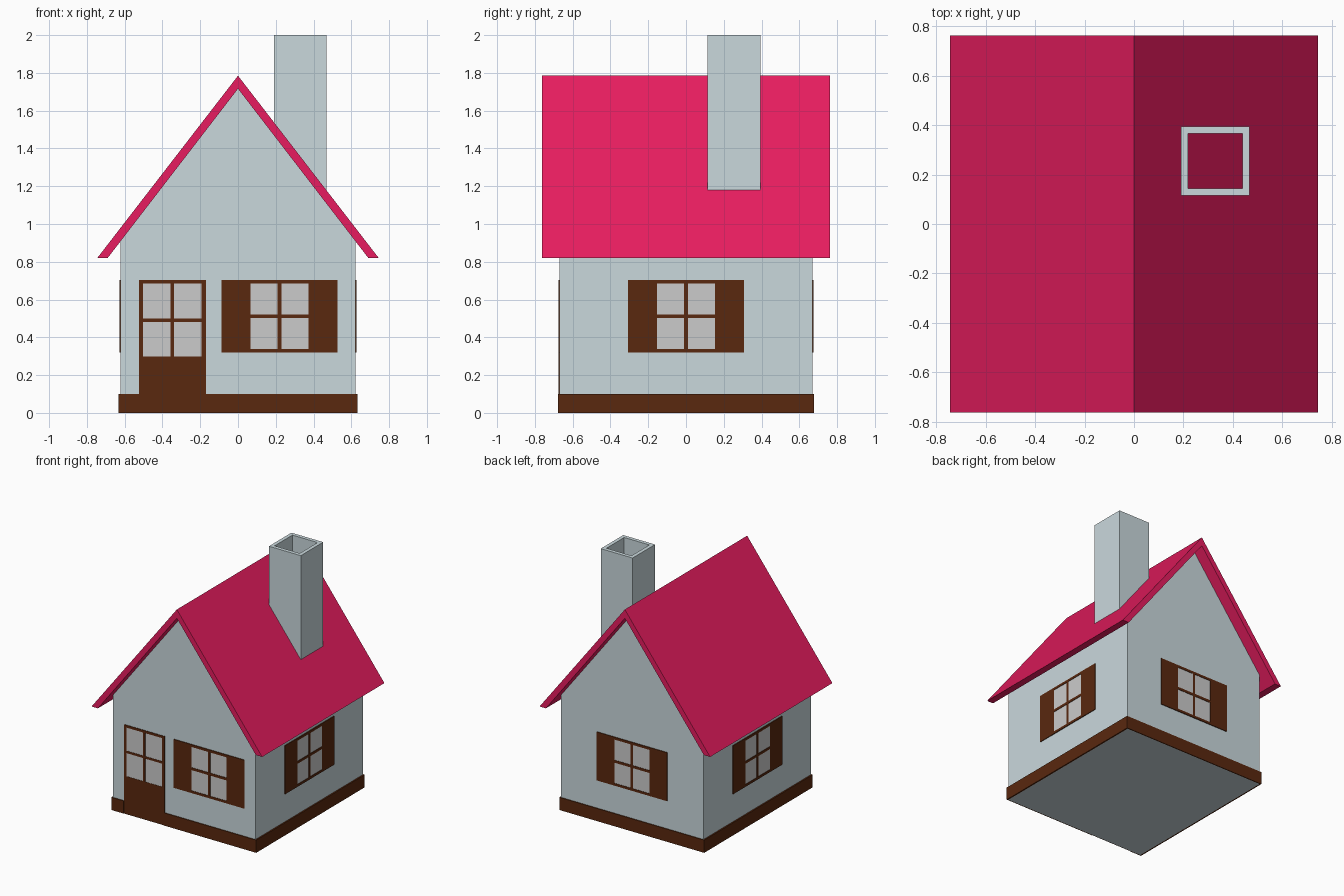
import bpy, bmesh
from math import pi
from mathutils import Matrix

if "Cube" in bpy.data.objects:
    bpy.data.objects.remove(bpy.data.objects["Cube"])

WX, WY = 0.622, 0.67          # wall half sizes
APEX, SLOPE = 1.785, 1.295    # outer roof ridge and pitch


def material(name, rgb):
    m = bpy.data.materials.new(name)
    m.diffuse_color = (*rgb, 1)
    m.use_nodes = True
    m.node_tree.nodes["Principled BSDF"].inputs["Base Color"].default_value = m.diffuse_color
    return m


WALL = material("wall_paint", (0.59, 0.69, 0.72))
ROOF = material("roof_red", (0.80, 0.012, 0.115))
WOOD = material("brown_wood", (0.10, 0.021, 0.0045))


def finish(name, bm, mat=None):
    bmesh.ops.recalc_face_normals(bm, faces=bm.faces)
    me = bpy.data.meshes.new(name)
    bm.to_mesh(me)
    bm.free()
    ob = bpy.data.objects.new(name, me)
    bpy.context.collection.objects.link(ob)
    if mat:
        me.materials.append(mat)
    return ob


def boxes(name, spans, mat=None, matrix=Matrix()):
    """One object made of boxes given as (x0, x1, y0, y1, z0, z1)."""
    bm = bmesh.new()
    for x0, x1, y0, y1, z0, z1 in spans:
        m = (matrix @ Matrix.Translation(((x0 + x1) / 2, (y0 + y1) / 2, (z0 + z1) / 2))
             @ Matrix.Diagonal((x1 - x0, y1 - y0, z1 - z0, 1)))
        bmesh.ops.create_cube(bm, size=1, matrix=m)
    return finish(name, bm, mat)


def extrude_y(name, profile, half, mat):
    """Extrude an x-z profile from -half to +half along y."""
    bm = bmesh.new()
    face = bm.faces.new([bm.verts.new((x, -half, z)) for x, z in profile])
    new = bmesh.ops.extrude_face_region(bm, geom=[face])["geom"]
    bmesh.ops.translate(bm, vec=(0, 2 * half, 0),
                        verts=[v for v in new if isinstance(v, bmesh.types.BMVert)])
    return finish(name, bm, mat)


# Walls and roof
eave = 1.716 - WX * SLOPE
extrude_y("walls", [(-WX, 0), (WX, 0), (WX, eave), (0, 1.716), (-WX, eave)], WY, WALL)
extrude_y("roof", [(-0.745, 0.82), (-0.69, 0.82), (0, 1.716), (0.69, 0.82),
                   (0.745, 0.82), (0, APEX)], 0.763, ROOF)

# Plinth, left open at the door
PX, PY, PH = 0.633, 0.677, 0.10
boxes("plinth", [
    (-PX, -0.525, -PY, -WY, 0, PH), (-0.17, PX, -PY, -WY, 0, PH),
    (-PX, PX, WY, PY, 0, PH),
    (-PX, -WX, -WY, WY, 0, PH), (WX, PX, -WY, WY, 0, PH)], WOOD)

# Hollow chimney, its lower rim following the roof slope
bm = bmesh.new()
loops = []
for inset in (0, 0.029):
    x0, x1, y0, y1 = 0.19 + inset, 0.468 - inset, 0.115 + inset, 0.395 - inset
    corners = [(x0, y0), (x1, y0), (x1, y1), (x0, y1)]
    for top in (False, True):
        loops.append([bm.verts.new((x, y, 2.0 if top else APEX - SLOPE * x - 0.02))
                      for x, y in corners])
for a, b in ((0, 1), (1, 3), (3, 2), (2, 0)):
    for i in range(4):
        j = (i + 1) % 4
        bm.faces.new((loops[a][i], loops[a][j], loops[b][j], loops[b][i]))
finish("chimney", bm, WALL)


def lattice(x0, x1, z0, z1, side, rail, bar, depth):
    """Frame bars around two by two panes."""
    xm, zm = (x0 + x1) / 2, (z0 + z1) / 2
    return [(x0, x0 + side, -depth, 0, z0, z1), (x1 - side, x1, -depth, 0, z0, z1),
            (x0 + side, x1 - side, -depth, 0, z0, z0 + rail),
            (x0 + side, x1 - side, -depth, 0, z1 - rail, z1),
            (xm - bar, xm + bar, -depth, 0, z0 + rail, z1 - rail),
            (x0 + side, x1 - side, -depth, 0, zm - bar, zm + bar)]


# Shuttered windows, one on each wall (side bars of the lattice are the shutters)
for name, angle, dist, u in (("front", 0, WY, 0.22), ("right", pi / 2, WX, 0),
                             ("back", pi, WY, 0), ("left", -pi / 2, WX, 0)):
    m = Matrix.Rotation(angle, 4, "Z") @ Matrix.Translation((u, -dist, 0))
    boxes(name + "_window_frame",
          lattice(-0.308, 0.308, 0.32, 0.703, 0.155, 0.019, 0.010, 0.006), WOOD, m)
    boxes(name + "_window_glass", [(-0.153, 0.153, -0.003, 0, 0.339, 0.684)], None, m)

# Door with four panes
m = Matrix.Translation((0, -WY, 0))
boxes("door", lattice(-0.525, -0.17, 0.28, 0.703, 0.022, 0.019, 0.009, 0.004)
      + [(-0.525, -0.17, -0.004, 0, 0, 0.28)], WOOD, m)
boxes("door_glass", [(-0.503, -0.192, -0.002, 0, 0.299, 0.684)], None, m)
